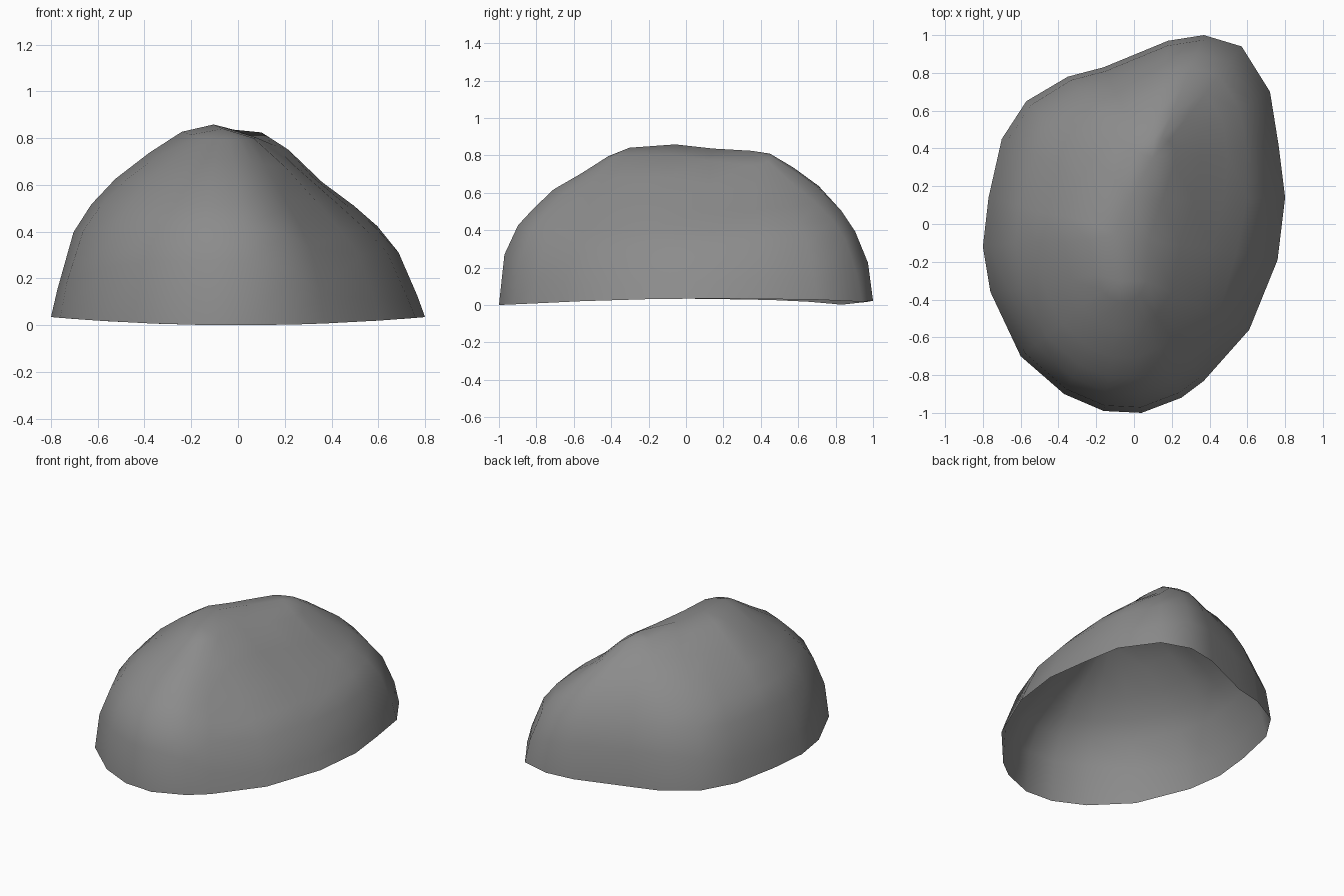
import bpy, bmesh, math

if "Cube" in bpy.data.objects:
    bpy.data.objects.remove(bpy.data.objects["Cube"])

# Rim outline seen from above, counter-clockwise from the front
RIM = [(.04, -1), (.25, -.92), (.37, -.83), (.61, -.56), (.76, -.19), (.80, .14),
       (.765, .42), (.72, .70), (.57, .94), (.37, 1), (.18, .97), (-.16, .83),
       (-.35, .78), (-.57, .65), (-.70, .45), (-.77, .14), (-.80, -.12),
       (-.76, -.36), (-.60, -.70), (-.37, -.90), (-.16, -.99)]
# Crest line of the boulder, front to back
CREST = [(-.06, -.27, .87), (-.11, -.05, .88), (-.01, .12, .85), (.09, .32, .853)]
# Crest point that each rim point climbs towards
TARGET = [0, 0, 0, 0, 1, 2, 3, 3, 3, 3, 3, 3, 3, 2, 2, 1, 1, 0, 0, 0, 0]
# Slope profiles: height fraction at each inward step
STEPS = [0, .04, .14, .25, .40, .60, .80, 1]
SLOPE = {
    "F": [0, .31, .49, .59, .71, .81, .92, 1],   # front
    "R": [0, .10, .33, .45, .59, .78, .93, 1],   # right flank
    "S": [0, .14, .37, .49, .60, .72, .89, 1],   # rear right shoulder
    "B": [0, .28, .47, .61, .74, .87, .96, 1],   # back
    "L": [0, .14, .43, .57, .70, .84, .95, 1],   # left flank
}
SIDES = "FFRRRRSSSBBBBBLLLLFFF"
n = len(RIM)


def height_fraction(i, k):
    """Slope profile at rim point i, softened with its neighbours."""
    a, b, c = (SLOPE[SIDES[(i + d) % n]][k] for d in (-1, 0, 1))
    return (a + 2 * b + c) / 4


def rim_height(x, y):
    return .035 * (x / .8) ** 2 + (.015 if y > .95 else 0)


bm = bmesh.new()
rows = []
for k, u in enumerate(STEPS):
    row = []
    for i, (x, y) in enumerate(RIM):
        cx, cy, cz = CREST[TARGET[i]]
        px, py = x + (cx - x) * u, y + (cy - y) * u
        z0 = rim_height(x, y)
        z = z0 + (cz - z0) * height_fraction(i, k)
        # hollow between the two lobes on the right flank
        if u < 1:
            z -= .035 * math.exp(-((px - .36) ** 2 + (py - .25) ** 2) / .03)
        row.append(bm.verts.new((px, py, z)))
    rows.append(row)
# Skin the rows, leaving the underside open
for a, b in zip(rows, rows[1:]):
    for i in range(n):
        j = (i + 1) % n
        bm.faces.new((a[i], a[j], b[j], b[i]))
bmesh.ops.remove_doubles(bm, verts=bm.verts, dist=.002)

# Round off the crest
for _ in range(2):
    top = [v for v in bm.verts if v.co.z > .68]
    bmesh.ops.smooth_vert(bm, verts=top, factor=.3,
                          use_axis_x=True, use_axis_y=True, use_axis_z=True)
bmesh.ops.recalc_face_normals(bm, faces=bm.faces)
if sum(f.normal.z * f.calc_area() for f in bm.faces) < 0:
    bmesh.ops.reverse_faces(bm, faces=bm.faces)
for f in bm.faces:
    f.smooth = True

mesh = bpy.data.meshes.new("boulder")
bm.to_mesh(mesh)
bm.free()
stone = bpy.data.materials.new("dark_stone")
stone.diffuse_color = (.26, .26, .26, 1)
stone.use_nodes = True
stone.node_tree.nodes["Principled BSDF"].inputs["Base Color"].default_value = stone.diffuse_color
mesh.materials.append(stone)
bpy.context.collection.objects.link(bpy.data.objects.new("boulder", mesh))
